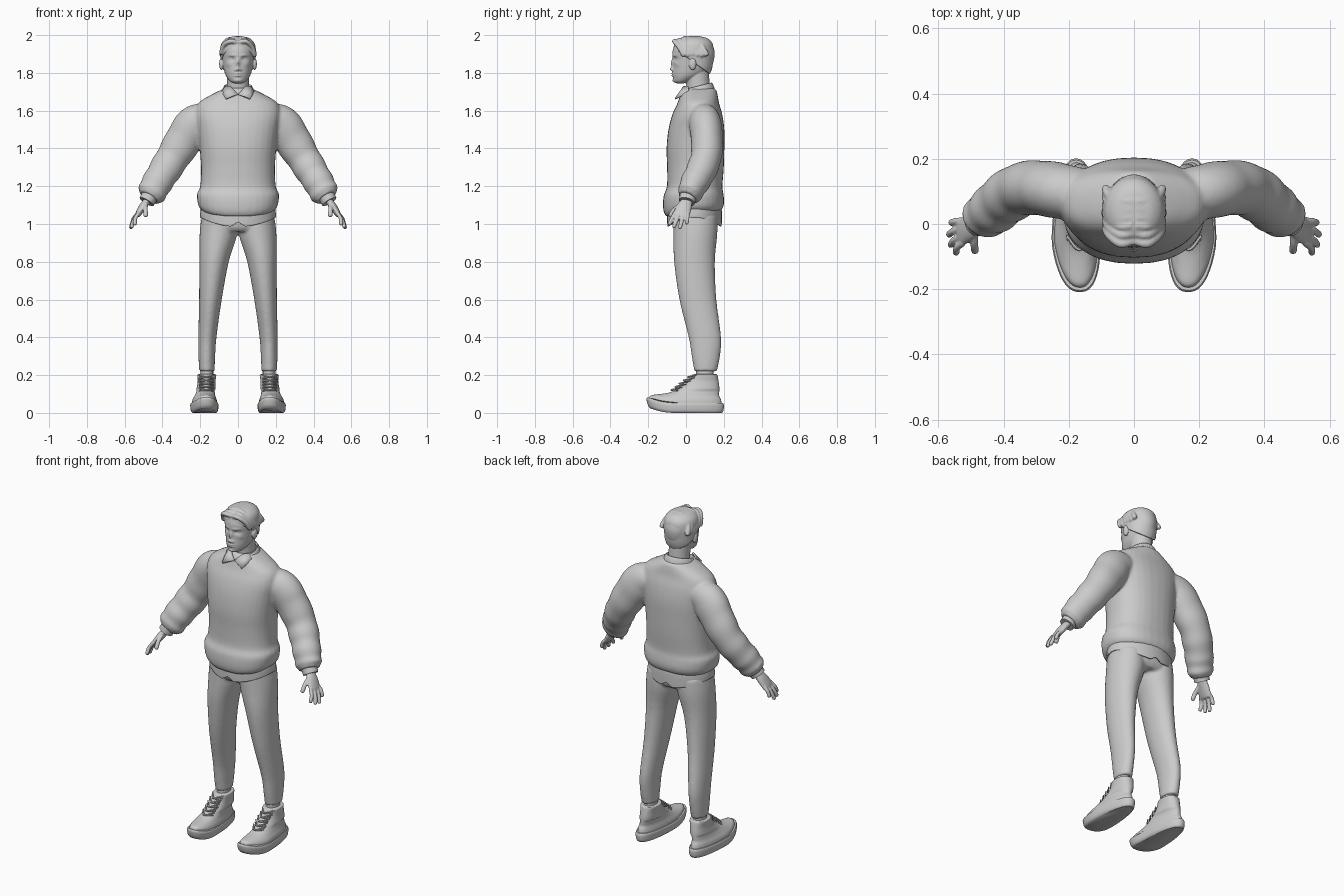
import bpy, bmesh, math, random
from mathutils import Vector, Matrix

random.seed(4)
default = bpy.data.objects.get("Cube")
if default:
    bpy.data.objects.remove(default)

clay = bpy.data.materials.new("plain grey")
clay.use_nodes = True
grey = (0.6, 0.6, 0.6, 1)
clay.diffuse_color = grey
clay.node_tree.nodes["Principled BSDF"].inputs["Base Color"].default_value = grey


def spline(rows, steps):
    """Smooth rows of numbers with a curve passing through each of them."""
    pts = [Vector(r) for r in rows]
    pts = [pts[0] * 2 - pts[1]] + pts + [pts[-1] * 2 - pts[-2]]
    out = []
    for p, q, r, s in zip(pts, pts[1:], pts[2:], pts[3:]):
        for i in range(steps):
            t = i / steps
            out.append(q + (r - p) * t / 2 + (p * 2 - q * 5 + r * 4 - s) * t * t / 2
                       + (q * 3 - p - r * 3 + s) * t ** 3 / 2)
    return out + [pts[-2]]


def loft(bm, rows, side=1, tube=False, power=2.0, sides=32, steps=4, ripple=0.0, caps=True):
    """Skin oval rings (x, y, z, radius, radius), level or square to their path."""
    rings = spline(rows, steps)
    mids = [Vector((r[0] * side, r[1], r[2])) for r in rings]
    span = (mids[-1] - mids[0]).normalized()
    ref = Vector((0, 0, 1)) if abs(span.y) > 0.8 else Vector((0, 1, 0))
    loops = []
    for i, (mid, row) in enumerate(zip(mids, rings)):
        u, v = Vector((1, 0, 0)), Vector((0, 1, 0))
        if tube:
            t = (mids[min(i + 1, len(mids) - 1)] - mids[max(i - 1, 0)]).normalized()
            v = (ref - t * ref.dot(t)).normalized()
            u = v.cross(t)
        f = i / (len(mids) - 1)
        swell = 1 + ripple * f * math.sin(f * 38)
        loop = []
        for k in range(sides):
            c, s = math.cos(math.tau * k / sides), math.sin(math.tau * k / sides)
            c, s = (math.copysign(abs(w) ** (2 / power), w) for w in (c, s))
            loop.append(bm.verts.new(mid + (u * c * row[3] + v * s * row[4]) * swell))
        loops.append(loop)
    for a, b in zip(loops, loops[1:]):
        for k in range(sides):
            n = (k + 1) % sides
            bm.faces.new((a[k], a[n], b[n], b[k]))
    if caps:
        bm.faces.new(loops[0][::-1])
        bm.faces.new(loops[-1])


def rod(bm, points, radius, side=1, flat=1.0):
    """Round-ended tube through a few points."""
    pts = [Vector(p) for p in points]
    tip = (pts[-1] - pts[-2]).normalized() * radius * 0.7
    rows = [(*p, radius, radius * flat) for p in pts]
    rows.append((*(pts[-1] + tip), radius * 0.4, radius * 0.4 * flat))
    loft(bm, rows, side, tube=True, sides=12)


def blob(bm, centre, radii):
    place = Matrix.Translation(centre) @ Matrix.Diagonal((*radii, 1))
    bmesh.ops.create_uvsphere(bm, u_segments=20, v_segments=12, radius=1, matrix=place)


def finish(bm, name, voxel=0, relax=3, mirror=False, thickness=0):
    bmesh.ops.recalc_face_normals(bm, faces=bm.faces)
    mesh = bpy.data.meshes.new(name)
    bm.to_mesh(mesh)
    bm.free()
    mesh.materials.append(clay)
    obj = bpy.data.objects.new(name, mesh)
    bpy.context.collection.objects.link(obj)
    bpy.ops.object.select_all(action="DESELECT")
    obj.select_set(True)
    bpy.context.view_layer.objects.active = obj
    bpy.ops.object.shade_smooth_by_angle(angle=math.radians(50))
    if mirror:
        obj.modifiers.new("mirror", "MIRROR")
    if thickness:
        obj.modifiers.new("thickness", "SOLIDIFY").thickness = thickness
    if voxel:
        fuse = obj.modifiers.new("fuse", "REMESH")
        fuse.mode, fuse.voxel_size, fuse.use_smooth_shade = "VOXEL", voxel, True
        soft = obj.modifiers.new("relax", "SMOOTH")
        soft.factor, soft.iterations = 0.5, relax


# Sweater: body with a rolled hem, and two creased sleeves
bm = bmesh.new()
loft(bm, [(0, .04, 1.07, .19, .145), (0, .04, 1.09, .207, .157), (0, .04, 1.12, .215, .162),
          (0, .04, 1.16, .217, .158), (0, .046, 1.2, .2, .147), (0, .05, 1.3, .196, .15),
          (0, .05, 1.4, .203, .153), (0, .055, 1.5, .215, .148), (0, .06, 1.58, .226, .132),
          (0, .065, 1.64, .21, .11), (0, .068, 1.68, .15, .1), (0, .07, 1.71, .09, .09),
          (0, .07, 1.72, .07, .075)], power=2.3)
for v in bm.verts:
    if v.co.z < 1.19:
        v.co.z -= 0.03 * max(0, -v.co.y / 0.12) * (1.19 - v.co.z) / 0.1
for side in (1, -1):
    loft(bm, [(.14, .085, 1.56, .07, .08), (.22, .1, 1.535, .1, .085), (.28, .11, 1.455, .1, .085),
              (.34, .108, 1.36, .09, .082), (.39, .08, 1.28, .085, .08), (.43, .045, 1.215, .08, .075),
              (.457, .022, 1.165, .077, .066), (.472, .01, 1.14, .06, .054)],
         side, tube=True, ripple=0.045, steps=8)
finish(bm, "sweater", voxel=0.009, relax=4)

# Shirt tail, lower at the middle of the front and back
bm = bmesh.new()
loft(bm, [(0, .045, 1.12, .195, .14), (0, .045, 1.06, .2, .145), (0, .045, 1.035, .2, .145)], caps=False)
for v in bm.verts:
    if v.co.z < 1.05:
        v.co.z -= 0.05 * abs((v.co.y - 0.045) / 0.145) ** 2 * min(1, abs(v.co.x) / 0.02 + 0.5)
finish(bm, "shirt_tail", thickness=0.006)

# Shirt collar: a band that rises to the back, and two pointed flaps
bm = bmesh.new()
loft(bm, [(0, .06, 1.685, .093, .094), (0, .06, 1.715, .082, .084), (0, .06, 1.73, .072, .075),
          (0, .06, 1.715, .068, .07)], caps=False)
for v in bm.verts:
    v.co.z += 0.25 * (v.co.y - 0.06)
front = [f for f in bm.faces if f.calc_center_median().y < 0 and abs(f.calc_center_median().x) < 0.045]
bmesh.ops.delete(bm, geom=front, context="FACES")
finish(bm, "collar_band", thickness=0.006)
bm = bmesh.new()
flap = [(.003, -.038, 1.69), (.066, -.06, 1.665), (.088, .01, 1.70), (.07, .01, 1.73), (.04, -.014, 1.73)]
bm.faces.new([bm.verts.new(p) for p in flap])
finish(bm, "collar_flaps", mirror=True, thickness=0.009)

# Trousers: hips and two legs
bm = bmesh.new()
loft(bm, [(0, .05, .96, .12, .1), (0, .05, .99, .185, .117), (0, .048, 1.07, .19, .122)], power=2.4)
for side in (1, -1):
    loft(bm, [(.1, .05, 1.04, .093, .115), (.103, .05, .95, .1, .116), (.127, .045, .8, .078, .108),
              (.146, .063, .6, .06, .098), (.162, .1, .4, .048, .086), (.165, .105, .3, .044, .075),
              (.165, .104, .22, .041, .06)], side)
finish(bm, "trousers", voxel=0.009)

# Ankles
bm = bmesh.new()
loft(bm, [(.165, .1, .15, .034, .046), (.165, .1, .25, .034, .046)], steps=1)
finish(bm, "ankles", mirror=True)


def shape_shoe(bm):
    """Lift the toe and narrow the heel."""
    for v in bm.verts:
        toe = max(0, (-0.06 - v.co.y) / 0.15)
        heel = min(1, max(0, (v.co.y + 0.05) / 0.25))
        v.co.z += 0.033 * toe * toe
        if v.co.z < 0.12:
            v.co.x = 0.177 + (v.co.x - 0.177) * (1 - 0.22 * heel) - 0.012 * toe


# Shoes: sole, ankle-high upper and laces
bm = bmesh.new()
loft(bm, [(.178, 0, 0, .064, .19), (.178, -.002, .012, .073, .2), (.178, -.004, .04, .076, .205),
          (.178, -.004, .053, .072, .2)], power=2.4, sides=48)
shape_shoe(bm)
finish(bm, "shoe_soles", mirror=True)
bm = bmesh.new()
loft(bm, [(.177, -.004, .045, .07, .194), (.177, 0, .07, .066, .185), (.175, .018, .09, .058, .158),
          (.172, .048, .11, .053, .128), (.168, .078, .14, .049, .098), (.166, .092, .17, .047, .08),
          (.165, .099, .2, .05, .067), (.165, .1, .205, .042, .06)], power=2.2, sides=48)
shape_shoe(bm)
finish(bm, "shoe_uppers", mirror=True)
bm = bmesh.new()
for i in range(5):
    y, z = -0.075 + 0.022 * i, 0.118 + 0.017 * i
    for way in (1, -1):
        rod(bm, [(.168 - .036 * way, y + .03, z), (.168, y - .004, z + .003),
                 (.168 + .036 * way, y + .036, z + .012)], 0.004)
finish(bm, "shoe_laces", mirror=True)

# Hands: palm, four fingers and a thumb, with a shirt cuff at the wrist
bm = bmesh.new()
loft(bm, [(.455, .02, 1.17, .025, .032), (.48, .006, 1.125, .02, .03), (.505, -.01, 1.09, .02, .04),
          (.53, -.024, 1.05, .015, .043), (.535, -.026, 1.04, .008, .035)], tube=True)
tips = [(.546, -.088, 1.0), (.562, -.064, .985), (.567, -.032, .98), (.56, .004, 1.005)]
for i, tip in enumerate(tips):
    base = Vector((.525, -.058 + .023 * i, 1.06))
    bend = base.lerp(Vector(tip), 0.5) + Vector((.008, 0, 0))
    rod(bm, [base, bend, tip], 0.0105)
rod(bm, [(.488, -.012, 1.11), (.49, -.058, 1.08), (.488, -.082, 1.045)], 0.012)
finish(bm, "hands", voxel=0.0045, relax=2, mirror=True)
bm = bmesh.new()
loft(bm, [(.462, .015, 1.155, .045, .046), (.484, .004, 1.118, .042, .043)], tube=True)
finish(bm, "shirt_cuffs", mirror=True)

# Head: skull with sculpted face, then neck, ears and eyes
bm = bmesh.new()
loft(bm, [(0, -.03, 1.744, .02, .018), (0, -.02, 1.754, .04, .042), (0, 0, 1.775, .058, .068),
          (0, .02, 1.8, .07, .09), (0, .035, 1.84, .08, .103), (0, .04, 1.88, .085, .11),
          (0, .04, 1.92, .088, .11), (0, .04, 1.96, .076, .093), (0, .04, 1.985, .04, .05)],
     sides=96, steps=8)
features = [(.034, 1.873, .016, .01, -.011), (.03, 1.893, .022, .006, .005), (0, 1.85, .009, .022, .013),
            (0, 1.82, .011, .009, .017), (.014, 1.815, .006, .006, .008), (0, 1.797, .019, .004, .009),
            (0, 1.785, .017, .004, .009), (0, 1.758, .02, .01, .007), (.05, 1.845, .014, .012, .004)]
for v in bm.verts:
    if v.co.y < 0.01:
        x, y, z = v.co
        for fx, fz, wide, tall, depth in features:
            v.co.y -= depth * math.exp(-((abs(x) - fx) / wide) ** 2 - ((z - fz) / tall) ** 2)
loft(bm, [(0, .07, 1.64, .064, .066), (0, .065, 1.72, .058, .062), (0, .055, 1.82, .06, .065)])
for side in (1, -1):
    blob(bm, (side * .088, .035, 1.847), (.012, .02, .032))
    blob(bm, (side * .034, -.041, 1.873), (.014, .013, .0085))
finish(bm, "head", voxel=0.0035, relax=1)

# Hair: a cap cut along the hairline, with locks swept from the parting
bm = bmesh.new()
loft(bm, [(0, .05, 1.77, .066, .066), (0, .05, 1.82, .085, .087), (0, .043, 1.87, .092, .102),
          (0, .04, 1.92, .095, .107), (0, .04, 1.96, .086, .098), (0, .04, 1.985, .058, .07),
          (0, .04, 1.994, .02, .03)])
cut = bmesh.ops.bisect_plane(bm, geom=bm.verts[:] + bm.edges[:] + bm.faces[:], clear_inner=True,
                             plane_co=(0, -.07, 1.935), plane_no=(0, .145, .2))
bmesh.ops.holes_fill(bm, edges=[e for e in cut["geom_cut"] if isinstance(e, bmesh.types.BMEdge)])
for side in (1, -1):
    for i in range(6):
        back = 0.024 * i
        drop = random.uniform(-0.008, 0.008)
        rod(bm, [(.006, -.052 + back, 1.962 + .022 * min(1, i / 2)),
                 (.042, -.06 + back * 1.1, 1.967 + .004 * min(i, 2)),
                 (.076, -.034 + back, 1.94 + drop), (.087, -.012 + back, 1.9 + drop)],
            0.0125, side, 1.1)
finish(bm, "hair", voxel=0.0045, relax=2)
